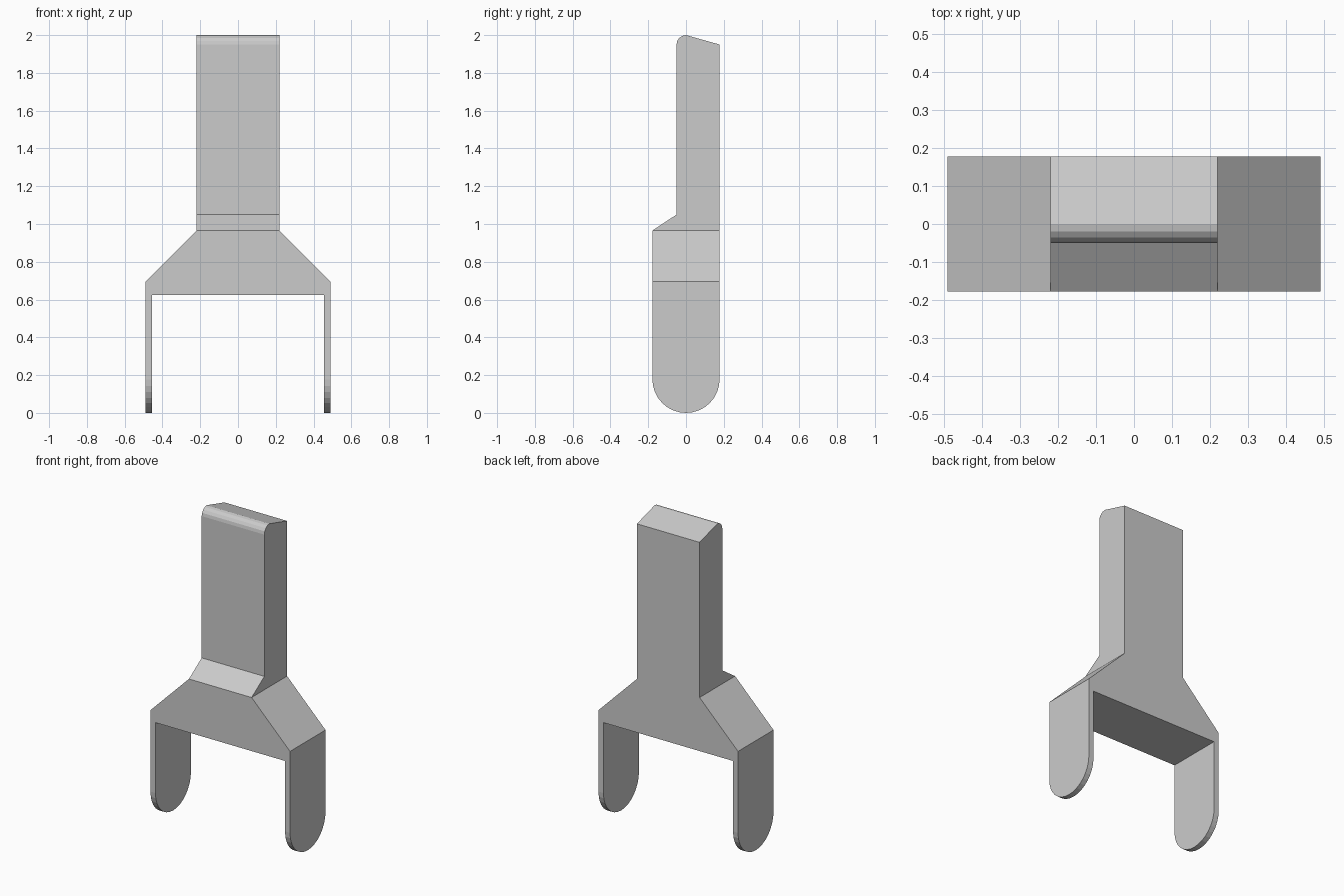
import bpy, bmesh
from math import cos, sin, pi
from mathutils import Vector

if "Cube" in bpy.data.objects:
    bpy.data.objects.remove(bpy.data.objects["Cube"])

HALF_DEPTH = 0.178


def arc(cy, cz, r, start, end, steps):
    return [(cy + r * cos(start + (end - start) * i / steps),
             cz + r * sin(start + (end - start) * i / steps)) for i in range(steps + 1)]


def prism(name, profile, to_3d, extrude):
    """Closed 2D profile placed in space and extruded along a vector."""
    bm = bmesh.new()
    face = bm.faces.new([bm.verts.new(to_3d(a, b)) for a, b in profile])
    out = bmesh.ops.extrude_face_region(bm, geom=[face])
    moved = [v for v in out["geom"] if isinstance(v, bmesh.types.BMVert)]
    bmesh.ops.translate(bm, verts=moved, vec=Vector(extrude))
    bmesh.ops.recalc_face_normals(bm, faces=bm.faces)
    mesh = bpy.data.meshes.new(name)
    bm.to_mesh(mesh)
    bm.free()
    obj = bpy.data.objects.new(name, mesh)
    bpy.context.collection.objects.link(obj)
    return obj


# Front outline: stem, sloped shoulders and two thin prongs (right half mirrored)
right = [(0.455, 0.625), (0.455, -0.1), (0.49, -0.1), (0.49, 0.695), (0.22, 0.965), (0.22, 2.1)]
front = right + [(-x, z) for x, z in reversed(right)]
fork = prism("fork_bracket", front, lambda x, z: (x, -0.4, z), (0, 0.8, 0))

# Side outline: rounded prong tips, stepped front, rounded and sloped top
side = arc(0, HALF_DEPTH, HALF_DEPTH, pi, 2 * pi, 16)
side += [(HALF_DEPTH, 1.95)]
side += arc(0, 1.95, 0.05, pi / 2, pi, 4)
side += [(-0.05, 1.05), (-HALF_DEPTH, 0.965)]
cutter = prism("side_outline_cutter", side, lambda y, z: (-0.7, y, z), (1.4, 0, 0))
cutter.hide_render = True

# Keep only the volume shared by both outlines
mod = fork.modifiers.new("side_shape", "BOOLEAN")
mod.operation = "INTERSECT"
mod.solver = "EXACT"
mod.object = cutter
bpy.context.view_layer.objects.active = fork
fork.select_set(True)
bpy.ops.object.modifier_apply(modifier=mod.name)
bpy.data.objects.remove(cutter)
